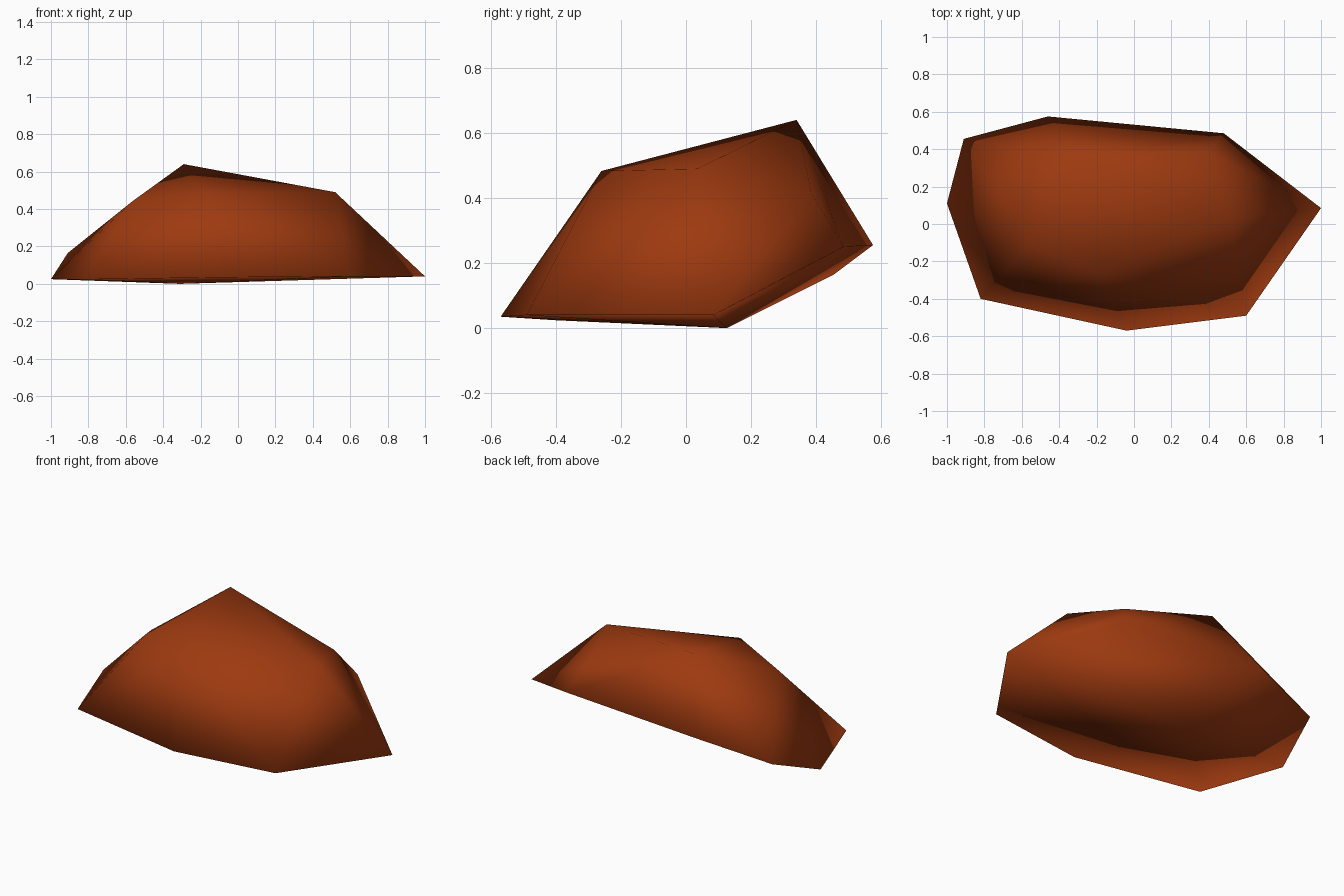
import bpy, bmesh

if "Cube" in bpy.data.objects:
    bpy.data.objects.remove(bpy.data.objects["Cube"])

# Faceted rust-red rock: a hull over a few corner points
base_rim = [(-1.0, 0.11, 0.025), (-0.91, 0.455, 0.165), (-0.46, 0.575, 0.255), (0.48, 0.485, 0.25),
            (1.0, 0.085, 0.04), (0.6, -0.49, 0.04), (-0.04, -0.57, 0.035), (-0.82, -0.4, 0.024)]
crown = [(-0.29, 0.34, 0.64), (0.52, 0.035, 0.49), (-0.19, -0.26, 0.483),
         (0.39, 0.385, 0.415), (-0.56, -0.1, 0.445)]
underside = [(-0.31, 0.125, 0.0)]

bm = bmesh.new()
for p in base_rim + crown + underside:
    bm.verts.new(p)
res = bmesh.ops.convex_hull(bm, input=bm.verts[:])
loose = [v for v in bm.verts if not v.link_faces]
bmesh.ops.delete(bm, geom=loose, context='VERTS')
bmesh.ops.recalc_face_normals(bm, faces=bm.faces[:])

# Smooth shading over the coarse faces
for f in bm.faces:
    f.smooth = True

mesh = bpy.data.meshes.new("rock")
bm.to_mesh(mesh)
bm.free()

rust = bpy.data.materials.new("rust_red_stone")
rust.diffuse_color = (0.34, 0.042, 0.005, 1.0)
rust.use_nodes = True
rust.node_tree.nodes["Principled BSDF"].inputs["Base Color"].default_value = rust.diffuse_color
mesh.materials.append(rust)

rock = bpy.data.objects.new("rock", mesh)
bpy.context.collection.objects.link(rock)
